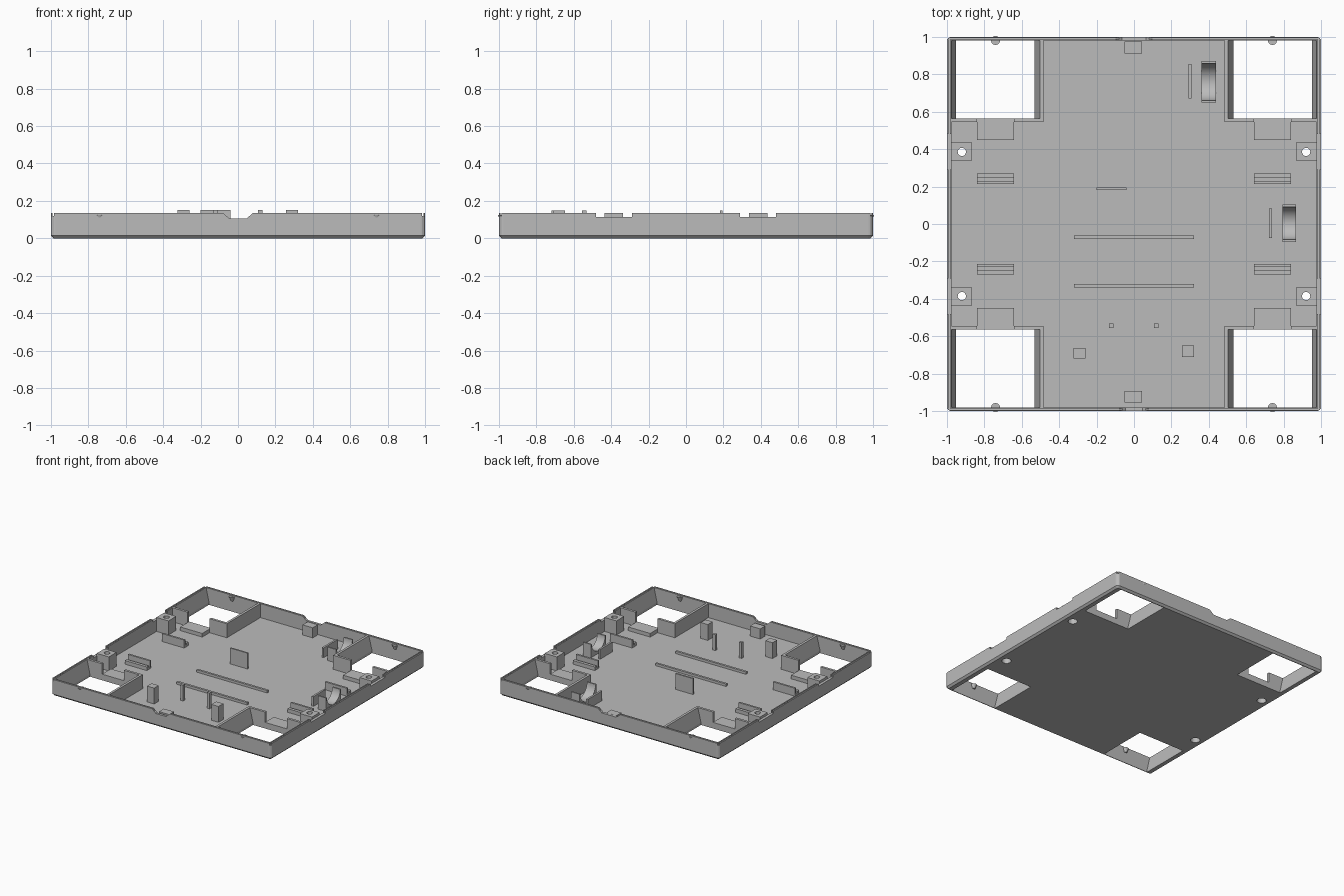
import bpy, bmesh, math

old = bpy.data.objects.get("Cube")
if old:
    bpy.data.objects.remove(old, do_unlink=True)

grey = bpy.data.materials.new("plain grey")
grey.use_nodes = True
COLOR = (0.5, 0.5, 0.5, 1)
grey.diffuse_color = COLOR
grey.node_tree.nodes["Principled BSDF"].inputs["Base Color"].default_value = COLOR

FLOOR, RIM, TALL = 0.02, 0.135, 0.15
SIGNS = (-1, 1)
CORNERS = [(sx, sy) for sx in SIGNS for sy in SIGNS]


def finish(name, bm):
    bmesh.ops.recalc_face_normals(bm, faces=bm.faces)
    mesh = bpy.data.meshes.new(name)
    bm.to_mesh(mesh)
    bm.free()
    mesh.materials.append(grey)
    ob = bpy.data.objects.new(name, mesh)
    bpy.context.collection.objects.link(ob)
    return ob


def box(name, x0, x1, y0, y1, z0, z1):
    bm = bmesh.new()
    for v in bmesh.ops.create_cube(bm, size=1)["verts"]:
        v.co = (x1 if v.co.x > 0 else x0, y1 if v.co.y > 0 else y0, z1 if v.co.z > 0 else z0)
    return finish(name, bm)


def prism(name, points, a0, a1, axis):
    """Extrude a profile: (x, z) points along y, or (y, z) points along x."""
    bm = bmesh.new()
    place = (lambda p, a: (p[0], a, p[1])) if axis == "y" else (lambda p, a: (a, p[0], p[1]))
    face = bm.faces.new([bm.verts.new(place(p, a0)) for p in points])
    new = bmesh.ops.extrude_face_region(bm, geom=[face])["geom"]
    for v in new:
        if isinstance(v, bmesh.types.BMVert):
            v.co["xyz".index("y" if axis == "y" else "x")] = a1
    return finish(name, bm)


def cylinder(name, x, y, r, z0, z1, r_top=None):
    bm = bmesh.new()
    bmesh.ops.create_cone(bm, cap_ends=True, segments=24, radius1=r,
                          radius2=r if r_top is None else r_top, depth=z1 - z0)
    bmesh.ops.translate(bm, verts=bm.verts, vec=(x, y, (z0 + z1) / 2))
    return finish(name, bm)


def cut(target, cutter):
    mod = target.modifiers.new("cut", "BOOLEAN")
    mod.operation, mod.solver, mod.object = "DIFFERENCE", "EXACT", cutter
    bpy.context.view_layer.objects.active = target
    bpy.ops.object.modifier_apply(modifier=mod.name)
    bpy.data.objects.remove(cutter, do_unlink=True)


def mirrored_box(name, sx, sy, x0, x1, y0, y1, z0, z1):
    xs, ys = sorted((sx * x0, sx * x1)), sorted((sy * y0, sy * y1))
    return box(name, *xs, *ys, z0, z1)


# Tray block with softened corners and a chamfered underside
tray = box("tray", -1, 1, -1, 1, 0, RIM)
bm = bmesh.new()
bm.from_mesh(tray.data)
upright = [e for e in bm.edges if abs(e.verts[0].co.z - e.verts[1].co.z) > 0.1]
bmesh.ops.bevel(bm, geom=upright, offset=0.025, segments=4, profile=0.5, affect="EDGES")
under = [e for e in bm.edges if all(v.co.z < 0.001 for v in e.verts)]
bmesh.ops.bevel(bm, geom=under, offset=0.015, segments=1, affect="EDGES")
bm.to_mesh(tray.data)
bm.free()

# Cross-shaped interior leaves walls around the corner openings
cut(tray, box("cavity_long", -0.483, 0.483, -0.98, 0.98, FLOOR, 0.3))
cut(tray, box("cavity_wide", -0.976, 0.976, -0.545, 0.545, FLOOR, 0.3))

# Corner openings, narrower underneath
for sx, sy in CORNERS:
    profile = [(sx * 0.532, -0.05), (sx * 0.532, FLOOR), (sx * 0.503, RIM), (sx * 0.503, 0.2),
               (sx * 0.976, 0.2), (sx * 0.976, RIM), (sx * 0.95, FLOOR), (sx * 0.95, -0.05)]
    cut(tray, prism("opening", profile, sy * 0.565, sy * 0.98, "y"))
    # Low gap in the wall between the opening and the interior
    cut(tray, mirrored_box("gap", sx, sy, 0.64, 0.84, 0.53, 0.58, 0.05, 0.3))
    # Lowered stretch of the side wall
    cut(tray, mirrored_box("dip", sx, sy, 0.96, 1.1, 0.29, 0.48, 0.115, 0.3))

# Tapered cable notches in the front and back walls
for sy, w in ((-1, 0.08), (1, 0.1)):
    notch = [(-w, 0.2), (-w, RIM), (-w + 0.035, 0.105), (w - 0.035, 0.105), (w, RIM), (w, 0.2)]
    cut(tray, prism("notch", notch, sy * 0.95, sy * 1.1, "y"))

# Thin grooves along the rim
for s in SIGNS:
    cut(tray, box("groove", s * 0.987 - 0.003, s * 0.987 + 0.003, -1.1, 1.1, 0.118, 0.3))
    cut(tray, box("groove", -1.1, 1.1, s * 0.99 - 0.003, s * 0.99 + 0.003, 0.118, 0.3))

# Fittings repeated in each corner
for sx, sy in CORNERS:
    post = mirrored_box("screw_post", sx, sy, 0.868, 0.978, 0.337, 0.437, 0.01, RIM)
    for part in (tray, post):
        cut(part, cylinder("bore", sx * 0.92, sy * 0.385, 0.022, -0.1, 0.3))
        cut(part, cylinder("counterbore", sx * 0.92, sy * 0.385, 0.035, -0.1, 0.06))
    mirrored_box("motor_ledge", sx, sy, 0.64, 0.84, 0.45, 0.564, 0.01, 0.05)
    mirrored_box("motor_stop", sx, sy, 0.64, 0.84, 0.215, 0.231, 0.01, 0.085)
    mirrored_box("motor_step", sx, sy, 0.64, 0.84, 0.231, 0.245, 0.01, 0.035)
    mirrored_box("motor_rib", sx, sy, 0.64, 0.84, 0.245, 0.27, 0.01, 0.05)
    cylinder("rim_peg", sx * 0.74, sy * 0.981, 0.012, 0.09, 0.125, 0.024)

# Floor ribs, upright plate and support posts
for y in (-0.33, -0.07):
    box("floor_rib", -0.32, 0.32, y - 0.009, y + 0.009, 0.01, 0.04)
box("upright_plate", -0.2, -0.04, 0.183, 0.196, 0.01, TALL)
for x in (-0.122, 0.118):
    box("thin_post", x - 0.012, x + 0.012, -0.555, -0.532, 0.01, TALL)
box("thick_post_right", -0.322, -0.258, -0.72, -0.662, 0.01, TALL)
box("thick_post_left", 0.256, 0.32, -0.71, -0.648, 0.01, TALL)
box("back_block", -0.05, 0.042, 0.91, 0.975, 0.01, 0.103)
box("front_block", -0.05, 0.042, -0.955, -0.892, 0.01, 0.103)


# Round cradles, each with a stop plate beside it
def cradle(x0, x1, y0, y1, stop_x, stop_y0, stop_y1):
    mid, r = (y0 + y1) / 2, (y1 - y0) / 2 - 0.012
    top = 0.13
    depth = min(r, top - FLOOR - 0.008)
    arc = [(mid - r * math.cos(math.pi * i / 24), top - depth * math.sin(math.pi * i / 24))
           for i in range(25)]
    ob = prism("cradle", [(y0, 0.01), (y0, top)] + arc + [(y1, top), (y1, 0.01)], x0, x1, "x")
    for p in ob.data.polygons:
        p.use_smooth = True
    bpy.ops.object.select_all(action="DESELECT")
    ob.select_set(True)
    bpy.context.view_layer.objects.active = ob
    bpy.ops.object.shade_smooth_by_angle(angle=math.radians(30))
    box("cradle_stop", stop_x - 0.008, stop_x + 0.008, stop_y0, stop_y1, 0.01, 0.1)


cradle(0.36, 0.438, 0.648, 0.87, 0.3, 0.67, 0.855)
cradle(0.793, 0.865, -0.095, 0.103, 0.73, -0.075, 0.083)
